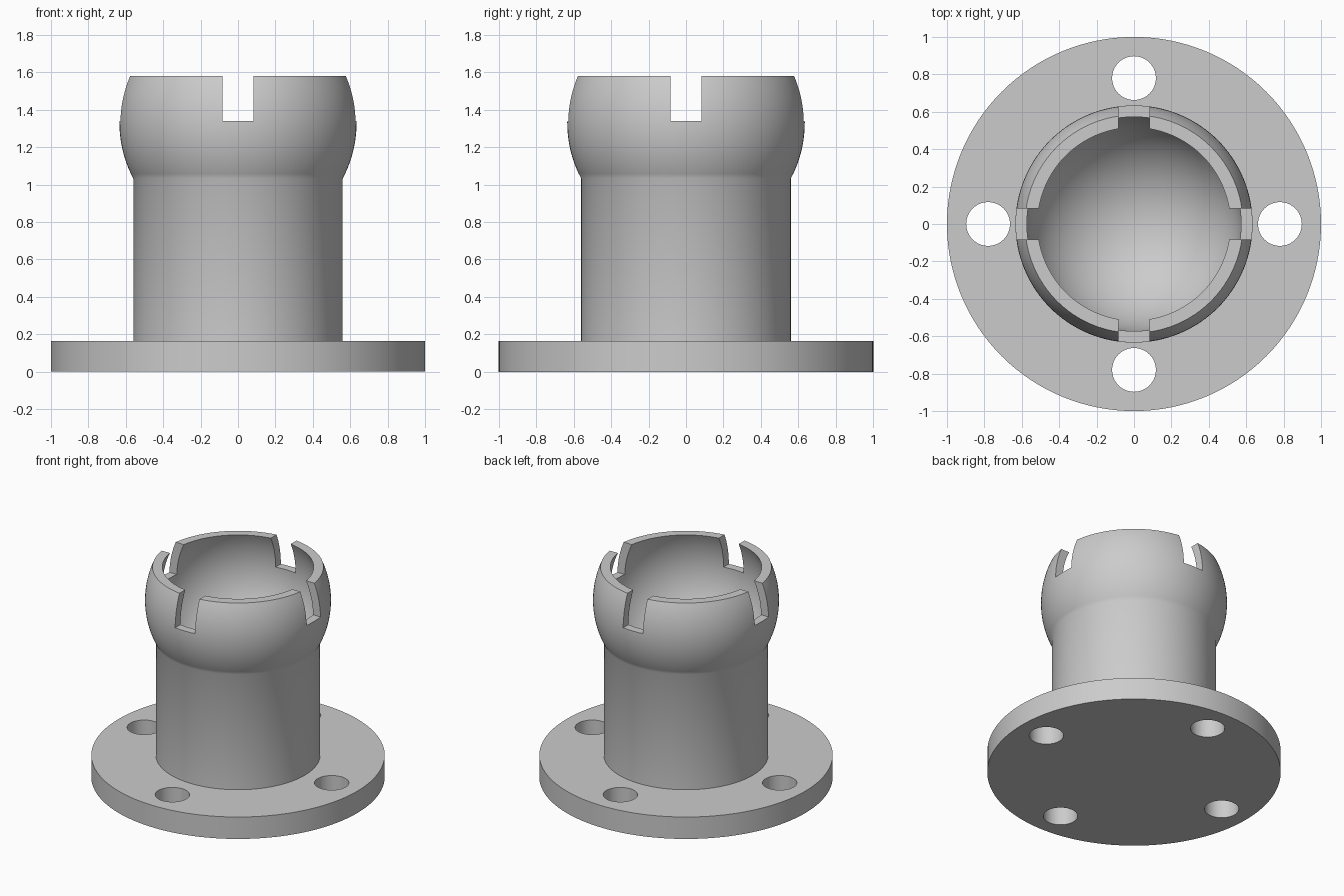
import bpy
import bmesh
from math import sin, cos, pi, asin, acos, radians
from mathutils import Matrix

cube = bpy.data.objects.get("Cube")
if cube:
    bpy.data.objects.remove(cube, do_unlink=True)

# Main dimensions
FLANGE_R, FLANGE_H = 1.0, 0.165
POST_R = 0.56
BALL_Z, TOP_Z = 1.33, 1.58
OUTER_R, INNER_R = 0.634, 0.573
SLOT_W, SLOT_Z = 0.166, 1.34
HOLE_R, HOLE_DIST = 0.117, 0.78
SEGMENTS = 128

grey = bpy.data.materials.new("plain grey")
grey.use_nodes = True
grey.diffuse_color = (0.6, 0.6, 0.6, 1)
grey.node_tree.nodes["Principled BSDF"].inputs["Base Color"].default_value = (0.6, 0.6, 0.6, 1)


def make_object(name, bm):
    mesh = bpy.data.meshes.new(name)
    bm.to_mesh(mesh)
    bm.free()
    obj = bpy.data.objects.new(name, mesh)
    bpy.context.collection.objects.link(obj)
    mesh.materials.append(grey)
    return obj


def arc(radius, start, end, steps):
    """Points of a circle about the ball centre, angles measured from level."""
    angles = [start + (end - start) * i / steps for i in range(steps + 1)]
    return [(radius * cos(a), BALL_Z + radius * sin(a)) for a in angles]


def lathe(name, profile):
    bm = bmesh.new()
    verts = [bm.verts.new((r, 0, z)) for r, z in profile]
    edges = [bm.edges.new(pair) for pair in zip(verts, verts[1:])]
    bmesh.ops.spin(bm, geom=verts + edges, cent=(0, 0, 0), axis=(0, 0, 1),
                   angle=2 * pi, steps=SEGMENTS, use_merge=False)
    bmesh.ops.remove_doubles(bm, verts=bm.verts, dist=0.0001)
    bmesh.ops.recalc_face_normals(bm, faces=bm.faces)
    return make_object(name, bm)


def cut(target, cutter):
    cutter.hide_render = True
    mod = target.modifiers.new(cutter.name, 'BOOLEAN')
    mod.operation = 'DIFFERENCE'
    mod.solver = 'EXACT'
    mod.object = cutter


# Flange, post and hollow ball socket turned as one solid
rise = TOP_Z - BALL_Z
profile = [(0, 0), (FLANGE_R, 0), (FLANGE_R, FLANGE_H), (POST_R, FLANGE_H)]
profile += arc(OUTER_R, -acos(POST_R / OUTER_R), asin(rise / OUTER_R), 20)
profile += arc(INNER_R, asin(rise / INNER_R), -pi / 2, 40)
mount = lathe("socket_mount", profile)

cutters = []
# Bolt holes through the flange
for i in range(4):
    bm = bmesh.new()
    centre = Matrix.Rotation(i * pi / 2, 4, 'Z') @ Matrix.Translation((HOLE_DIST, 0, FLANGE_H / 2))
    bmesh.ops.create_cone(bm, cap_ends=True, segments=64, radius1=HOLE_R,
                          radius2=HOLE_R, depth=0.4, matrix=centre)
    cutters.append(make_object(f"bolt_hole_cutter_{i + 1}", bm))

# Crossed slots in the socket rim
for i in range(2):
    bm = bmesh.new()
    place = (Matrix.Rotation(i * pi / 2, 4, 'Z') @ Matrix.Translation((0, 0, SLOT_Z + 0.25))
             @ Matrix.Diagonal((1.6, SLOT_W, 0.5, 1)))
    bmesh.ops.create_cube(bm, size=1, matrix=place)
    cutters.append(make_object(f"rim_slot_cutter_{i + 1}", bm))

for cutter in cutters:
    cut(mount, cutter)

# Bake the cuts, then drop the cutters
bpy.context.view_layer.update()
baked = bpy.data.meshes.new_from_object(mount.evaluated_get(bpy.context.evaluated_depsgraph_get()))
mount.modifiers.clear()
mount.data = baked
baked.materials.clear()
baked.materials.append(grey)
for cutter in cutters:
    bpy.data.objects.remove(cutter, do_unlink=True)

for obj in bpy.context.selected_objects:
    obj.select_set(False)
mount.select_set(True)
bpy.context.view_layer.objects.active = mount
bpy.ops.object.shade_smooth_by_angle(angle=radians(32))
